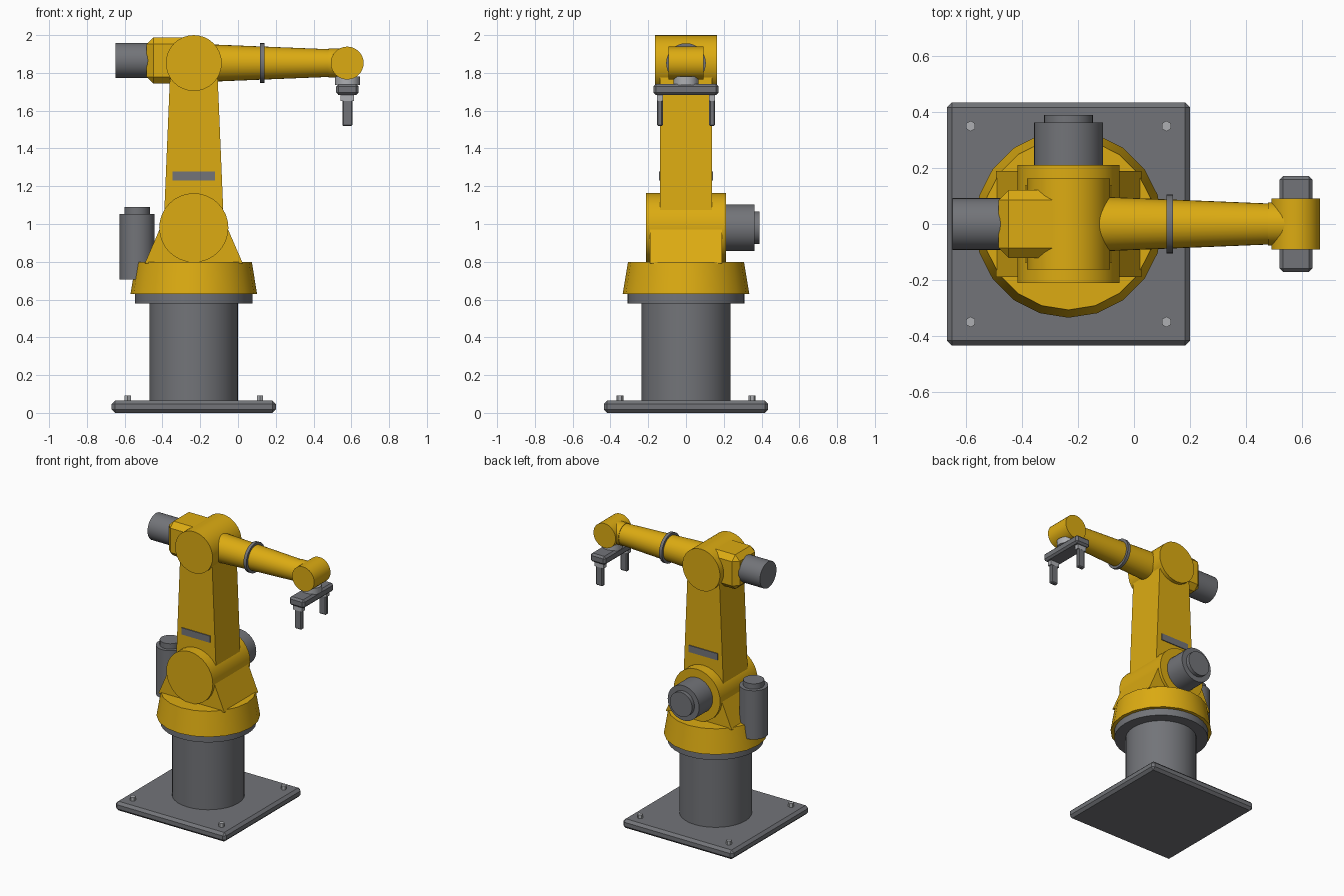
import bpy, bmesh, math
from mathutils import Matrix, Vector

cube = bpy.data.objects.get("Cube")
if cube:
    bpy.data.objects.remove(cube, do_unlink=True)


def material(name, rgb):
    m = bpy.data.materials.new(name)
    m.use_nodes = True
    m.diffuse_color = (*rgb, 1)
    for node in m.node_tree.nodes:
        if node.type == 'BSDF_PRINCIPLED':
            node.inputs["Base Color"].default_value = (*rgb, 1)
    return m


YELLOW = material("safety yellow", (0.72, 0.41, 0.006))
GREY = material("machine grey", (0.17, 0.175, 0.19))
STEEL = material("light steel", (0.42, 0.43, 0.45))
AXIS = -0.234            # x of the main turning axis
ARM_Z = 1.852            # height of the forearm centreline


def finish(bm, name, mat, smooth=False):
    bmesh.ops.recalc_face_normals(bm, faces=bm.faces[:])
    mesh = bpy.data.meshes.new(name)
    bm.to_mesh(mesh)
    bm.free()
    mesh.materials.append(mat)
    obj = bpy.data.objects.new(name, mesh)
    bpy.context.collection.objects.link(obj)
    if smooth:
        bpy.ops.object.select_all(action='DESELECT')
        obj.select_set(True)
        bpy.context.view_layer.objects.active = obj
        bpy.ops.object.shade_smooth_by_angle(angle=math.radians(30))
    return obj


def rod(name, start, end, r1, mat, r2=None, sides=32, smooth=True):
    """Cylinder or cone between two points."""
    a, b = Vector(start), Vector(end)
    turn = Vector((0, 0, 1)).rotation_difference(b - a).to_matrix().to_4x4()
    bm = bmesh.new()
    bmesh.ops.create_cone(bm, cap_ends=True, segments=sides, radius1=r1,
                          radius2=r1 if r2 is None else r2, depth=(b - a).length,
                          matrix=Matrix.Translation((a + b) / 2) @ turn)
    return finish(bm, name, mat, smooth)


def box(name, low, high, mat, bevel=0, taper=1):
    """Box between two corners; taper narrows the top along x."""
    low, high = Vector(low), Vector(high)
    mid, size = (low + high) / 2, high - low
    bm = bmesh.new()
    bmesh.ops.create_cube(bm, size=1)
    for v in bm.verts:
        k = taper if v.co.z > 0 else 1
        v.co = mid + Vector((v.co.x * size.x * k, v.co.y * size.y, v.co.z * size.z))
    if bevel:
        bmesh.ops.bevel(bm, geom=bm.edges[:], offset=bevel, segments=1, affect='EDGES')
    return finish(bm, name, mat)


# Floor plate and bolts
box("base_plate", (AXIS - 0.435, -0.435, 0), (AXIS + 0.435, 0.435, 0.065), GREY, 0.018)
for sx in (-1, 1):
    for sy in (-1, 1):
        x, y = AXIS + sx * 0.35, sy * 0.35
        rod("base_bolt", (x, y, 0.06), (x, y, 0.092), 0.019, STEEL, sides=6, smooth=False)

# Column and turning turret
rod("column", (AXIS, 0, 0.06), (AXIS, 0, 0.585), 0.235, GREY)
rod("column_flange", (AXIS, 0, 0.58), (AXIS, 0, 0.635), 0.31, GREY)
rod("turret", (AXIS, 0, 0.63), (AXIS, 0, 0.80), 0.335, YELLOW, r2=0.307, sides=20)

# Shoulder joint with its support and motor
box("shoulder_support", (AXIS - 0.26, -0.19, 0.79), (AXIS + 0.26, 0.19, 1.0), YELLOW, taper=0.65)
rod("shoulder_joint", (AXIS, -0.211, 0.98), (AXIS, 0.211, 0.98), 0.183, YELLOW)
rod("shoulder_motor", (AXIS, 0.2, 0.98), (AXIS, 0.363, 0.98), 0.124, GREY)
rod("shoulder_motor_cap", (AXIS, 0.36, 0.98), (AXIS, 0.39, 0.98), 0.087, GREY)

# Upright turret motor behind the shoulder
rod("turret_motor", (-0.534, 0, 0.705), (-0.534, 0, 1.052), 0.093, GREY)
rod("turret_motor_cap", (-0.534, 0, 1.05), (-0.534, 0, 1.09), 0.068, GREY)

# Upper arm with a grey strip on each side
box("upper_arm", (AXIS - 0.159, -0.137, 1.0), (AXIS + 0.159, 0.137, 1.85), YELLOW, taper=0.775)
for s in (-1, 1):
    box("arm_strip", (AXIS - 0.113, s * 0.139 - 0.004, 1.23),
        (AXIS + 0.113, s * 0.139 + 0.004, 1.278), GREY)

# Elbow joint, rear housing and motor
rod("elbow_joint", (AXIS, -0.163, ARM_Z), (AXIS, 0.163, ARM_Z), 0.148, YELLOW)
box("elbow_housing", (-0.484, -0.122, 1.743), (-0.17, 0.122, 1.988), YELLOW, 0.036)
rod("elbow_motor", (-0.648, 0, 1.866), (-0.47, 0, 1.866), 0.093, GREY)

# Forearm, collar and wrist
rod("forearm", (-0.2, 0, ARM_Z), (0.49, 0, ARM_Z), 0.101, YELLOW, r2=0.073)
rod("forearm_collar", (0.117, 0, ARM_Z), (0.139, 0, ARM_Z), 0.105, GREY)
rod("wrist_neck", (0.479, 0, ARM_Z), (0.58, 0, ARM_Z), 0.077, YELLOW)
rod("wrist_joint", (0.578, -0.092, ARM_Z), (0.578, 0.092, ARM_Z), 0.087, YELLOW)

# Gripper
rod("tool_flange", (0.58, 0, 1.735), (0.58, 0, 1.78), 0.066, STEEL)
box("gripper_bar", (0.52, -0.172, 1.682), (0.638, 0.172, 1.742), GREY, 0.013)
for s in (-1, 1):
    y = s * 0.138
    box("finger_mount", (0.543, y - 0.016, 1.65), (0.613, y + 0.016, 1.69), STEEL)
    box("gripper_finger", (0.552, y - 0.015, 1.518), (0.606, y + 0.015, 1.658), GREY, 0.006)
